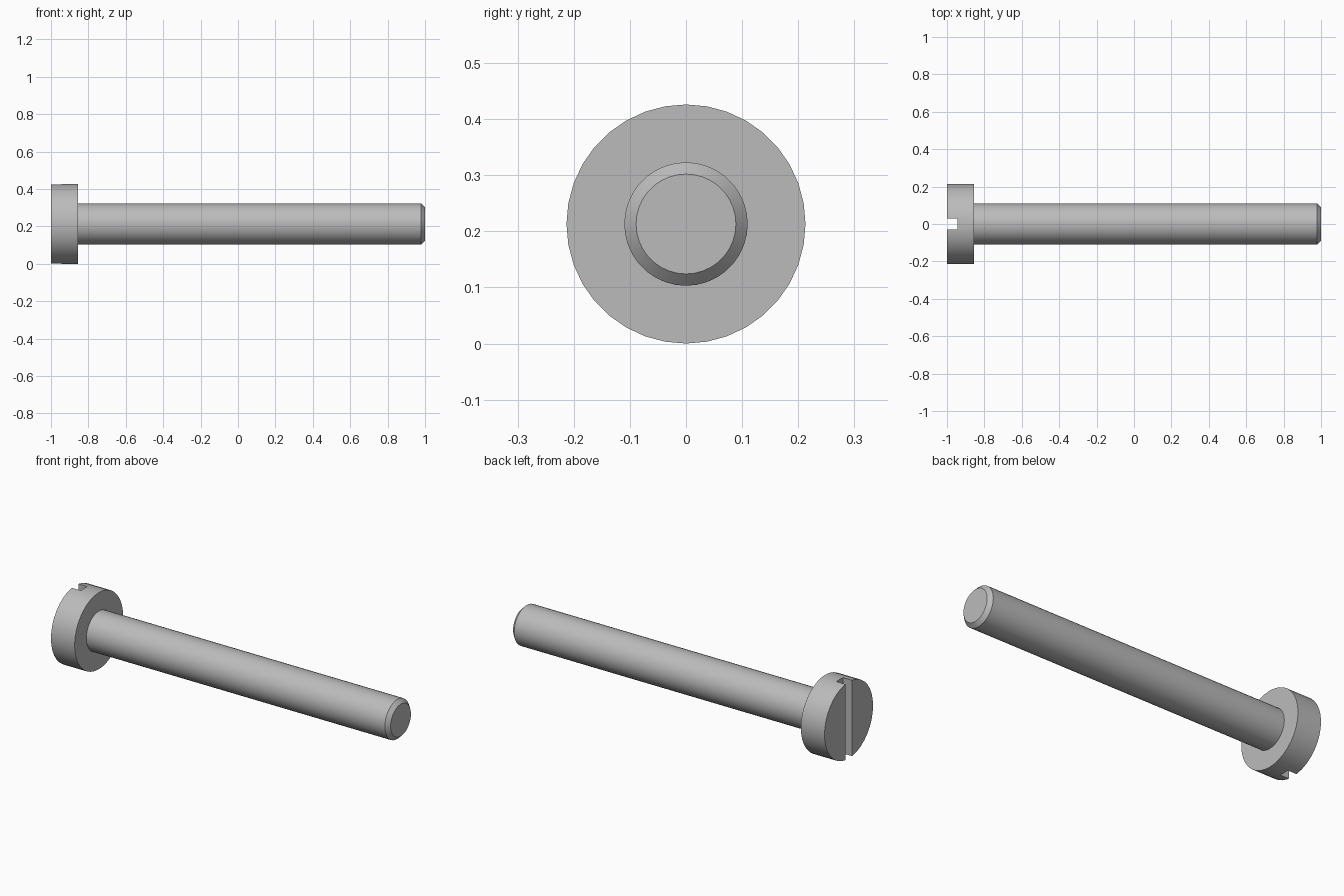
import bpy
import bmesh
import math
from mathutils import Matrix, Vector

cube = bpy.data.objects.get("Cube")
if cube:
    bpy.data.objects.remove(cube, do_unlink=True)

HEAD_RADIUS = 0.213
SHANK_RADIUS = 0.11
TIP_RADIUS = 0.089
HEAD_BACK, HEAD_FRONT = -1.0, -0.855
SLOT_WIDTH, SLOT_DEPTH = 0.057, 0.055
SEGMENTS = 36

# Plain grey metal
steel = bpy.data.materials.new("grey steel")
steel.use_nodes = True
grey = (0.5, 0.5, 0.5, 1)
steel.diffuse_color = grey
steel.node_tree.nodes["Principled BSDF"].inputs["Base Color"].default_value = grey


def add_object(name, bm):
    bmesh.ops.recalc_face_normals(bm, faces=bm.faces)
    mesh = bpy.data.meshes.new(name)
    bm.to_mesh(mesh)
    bm.free()
    mesh.materials.append(steel)
    obj = bpy.data.objects.new(name, mesh)
    bpy.context.collection.objects.link(obj)
    obj.location.z = HEAD_RADIUS
    return obj


def lathe(name, profile):
    """Turn (x, radius) points around the x axis and cap both ends."""
    bm = bmesh.new()
    rings = []
    for x, radius in profile:
        angles = [math.tau * i / SEGMENTS for i in range(SEGMENTS)]
        rings.append([bm.verts.new((x, radius * math.sin(a), radius * math.cos(a)))
                      for a in angles])
    for a, b in zip(rings, rings[1:]):
        for i in range(SEGMENTS):
            j = (i + 1) % SEGMENTS
            bm.faces.new((a[i], a[j], b[j], b[i]))
    bm.faces.new(rings[0])
    bm.faces.new(rings[-1])
    return add_object(name, bm)


def smooth(obj):
    bpy.ops.object.select_all(action='DESELECT')
    obj.select_set(True)
    bpy.context.view_layer.objects.active = obj
    bpy.ops.object.shade_smooth_by_angle(angle=math.radians(30))


# Cylindrical head and chamfered shank
head = lathe("screw_head", [(HEAD_BACK, HEAD_RADIUS), (HEAD_FRONT, HEAD_RADIUS)])
shank = lathe("shank", [(HEAD_FRONT - 0.02, SHANK_RADIUS), (0.979, SHANK_RADIUS),
                        (1.0, TIP_RADIUS)])

# Vertical driver slot across the head
bm = bmesh.new()
size = Vector((2 * SLOT_DEPTH, SLOT_WIDTH, 3 * HEAD_RADIUS))
bmesh.ops.create_cube(bm, size=1, matrix=Matrix.Translation((HEAD_BACK, 0, 0))
                      @ Matrix.Diagonal(size).to_4x4())
cutter = add_object("slot_cutter", bm)
cutter.hide_render = True
cut = head.modifiers.new("slot", 'BOOLEAN')
cut.operation = 'DIFFERENCE'
cut.solver = 'EXACT'
cut.object = cutter
bpy.context.view_layer.objects.active = head
bpy.ops.object.modifier_apply(modifier=cut.name)
bpy.data.objects.remove(cutter, do_unlink=True)

for part in (head, shank):
    smooth(part)
